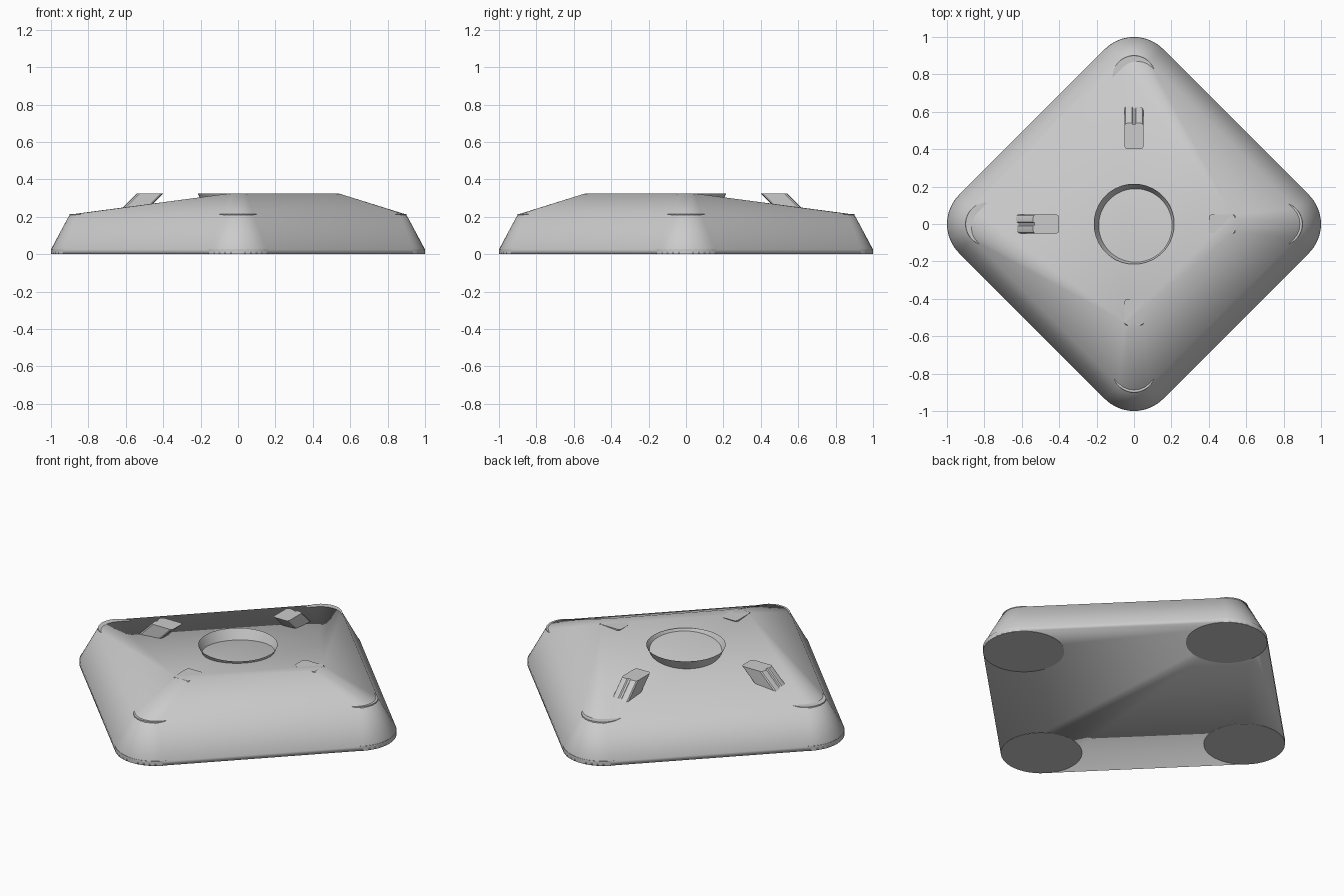
import bpy, bmesh
from math import cos, sin, pi
from mathutils import Matrix, Vector

if "Cube" in bpy.data.objects:
    bpy.data.objects.remove(bpy.data.objects["Cube"])

BASE_R, BASE_C = 0.22, 0.78      # foot disc radius and distance from centre
CAP_R, CAP_C = 0.115, 0.785      # foot cap radius and distance from centre
TOP = 0.325


def circle(cx, cy, r, z, n):
    return [Vector((cx + r * cos(2 * pi * i / n), cy + r * sin(2 * pi * i / n), z)) for i in range(n)]


def add_object(name, bm, angle=None):
    bmesh.ops.recalc_face_normals(bm, faces=bm.faces)
    me = bpy.data.meshes.new(name)
    bm.to_mesh(me)
    bm.free()
    ob = bpy.data.objects.new(name, me)
    bpy.context.collection.objects.link(ob)
    bpy.ops.object.select_all(action='DESELECT')
    ob.select_set(True)
    bpy.context.view_layer.objects.active = ob
    if angle is None:
        bpy.ops.object.shade_smooth()
    else:
        bpy.ops.object.shade_smooth_by_angle(angle=angle)
    return ob


def loft(name, rings, caps=True, turn=0.0):
    bm = bmesh.new()
    rows = [[bm.verts.new(p) for p in ring] for ring in rings]
    for a, b in zip(rows, rows[1:]):
        for i in range(len(a)):
            j = (i + 1) % len(a)
            bm.faces.new((a[i], a[j], b[j], b[i]))
    if caps:
        bm.faces.new(rows[0][::-1])
        bm.faces.new(rows[-1])
    bm.transform(Matrix.Rotation(turn, 4, 'Z'))
    return add_object(name, bm, angle=pi / 6)


# Stretched cover: hull around the four feet and the two raised leg tops
points = []
for k in range(4):
    rot = Matrix.Rotation(k * pi / 2, 3, 'Z')
    local = (circle(BASE_C, 0, BASE_R, 0.001, 40) + circle(BASE_C, 0, BASE_R, 0.025, 40)
             + circle(CAP_C, 0, CAP_R, 0.212, 24))
    if k in (0, 3):
        local += [Vector((0.525, s * 0.045, TOP)) for s in (-1, 1)]
        local += [Vector((0.538, s * 0.03, TOP)) for s in (-1, 1)]
    points += [rot @ p for p in local]
bm = bmesh.new()
for p in points:
    bm.verts.new(p)
res = bmesh.ops.convex_hull(bm, input=bm.verts)
junk = {e for e in res['geom_interior'] + res['geom_unused'] if isinstance(e, bmesh.types.BMVert)}
bmesh.ops.delete(bm, geom=list(junk), context='VERTS')
add_object("cover", bm)

# Half outline of a leg section: rounded corners, narrow groove on the outer side
half = [(0.062, 0.006), (0.07, 0.012), (0.07, 0.035), (0.065, 0.046), (0.055, 0.051),
        (-0.055, 0.051), (-0.066, 0.046), (-0.07, 0.035)]
section = half + [(x, -y) for x, y in reversed(half)]

for k in range(4):
    turn = k * pi / 2
    # Leaning leg, its bottom end reaching outward
    loft("leg", [[Vector((c + x, y, z)) for x, y in section]
                 for c, z in ((0.745, 0.05), (0.47, TOP))], turn=turn)
    # Foot disc on the ground
    loft("foot_disc", [circle(BASE_C, 0, BASE_R, 0, 48),
                       circle(BASE_C, 0, BASE_R, 0.028, 48)], turn=turn)
    # Foot cap peeking out of the cover
    loft("foot_cap", [circle(CAP_C, 0, CAP_R - 0.004, 0.19, 48),
                      circle(CAP_C, 0, CAP_R + 0.002, 0.202, 48),
                      circle(CAP_C, 0, CAP_R, 0.216, 48)], turn=turn)

# Flaring open collar in the middle
loft("collar", [circle(0, 0, 0.172, 0.24, 64), circle(0, 0, 0.215, TOP, 64)], caps=False)
